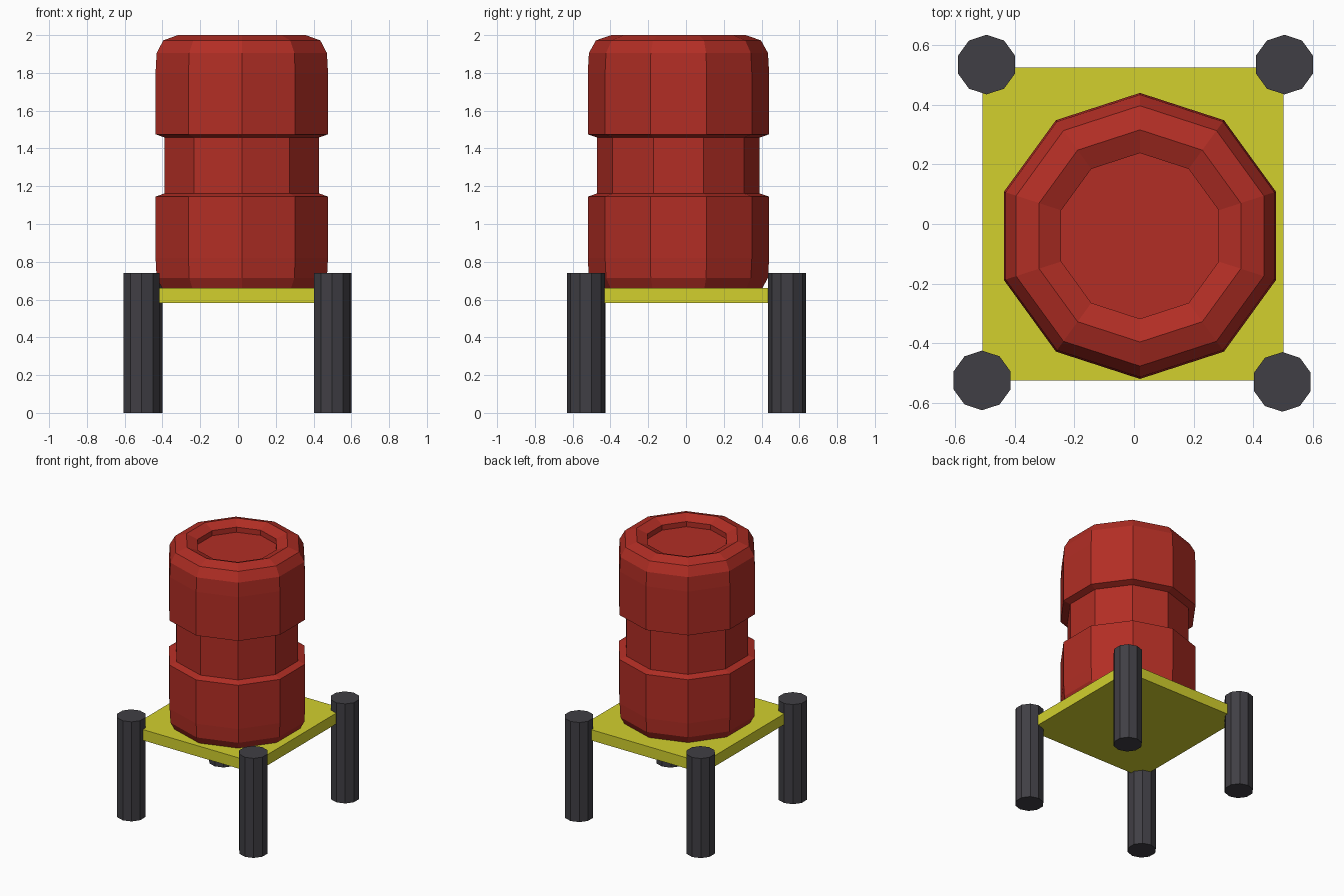
import bpy, bmesh, math

if "Cube" in bpy.data.objects:
    bpy.data.objects.remove(bpy.data.objects["Cube"])


def material(name, rgb):
    m = bpy.data.materials.new(name)
    m.diffuse_color = (*rgb, 1)
    m.use_nodes = True
    m.node_tree.nodes["Principled BSDF"].inputs["Base Color"].default_value = m.diffuse_color
    return m


RED = material("barrel red", (0.445, 0.027, 0.018))
YELLOW = material("platform yellow", (0.645, 0.63, 0.027))
GREY = material("dark grey", (0.051, 0.049, 0.058))


def lathe(name, profile, center, mat, sides=10):
    """Flat-shaded turned solid from (radius, z) pairs, bottom to top, capped."""
    bm = bmesh.new()
    rings = []
    for r, z in profile:
        ring = []
        for i in range(sides):
            a = math.pi / 2 + 2 * math.pi * i / sides
            ring.append(bm.verts.new((center[0] + r * math.cos(a),
                                      center[1] + r * math.sin(a), z)))
        rings.append(ring)
    for lo, hi in zip(rings, rings[1:]):
        for i in range(sides):
            j = (i + 1) % sides
            bm.faces.new((lo[i], lo[j], hi[j], hi[i]))
    bm.faces.new(rings[0][::-1])
    bm.faces.new(rings[-1])
    finish(name, bm, mat)


def finish(name, bm, mat):
    bmesh.ops.recalc_face_normals(bm, faces=bm.faces)
    me = bpy.data.meshes.new(name)
    bm.to_mesh(me)
    bm.free()
    me.materials.append(mat)
    bpy.context.collection.objects.link(bpy.data.objects.new(name, me))


# barrel: upper half profile from waist to recessed lid, mirrored for the lower half
MID = 1.31
upper = [(0.43, 1.458), (0.48, 1.475), (0.48, 1.80), (0.474, 1.905),
         (0.437, 1.972), (0.356, 2.0), (0.278, 1.968), (0.278, 1.93)]
lower = [(r, 2 * MID - z) for r, z in reversed(upper[:6])]
lathe("barrel", lower + upper, (0.02, -0.04), RED)

# platform
bm = bmesh.new()
bmesh.ops.create_cube(bm, size=1)
for v in bm.verts:
    v.co = (v.co.x * 1.01 - 0.003, v.co.y * 1.05, 0.622 + v.co.z * 0.08)
finish("platform", bm, YELLOW)

# four legs
for name, pos in {"back_left_leg": (-0.495, 0.535), "back_right_leg": (0.505, 0.535),
                  "front_left_leg": (-0.51, -0.525), "front_right_leg": (0.498, -0.53)}.items():
    lathe(name, [(0.1, 0), (0.1, 0.74)], pos, GREY)
